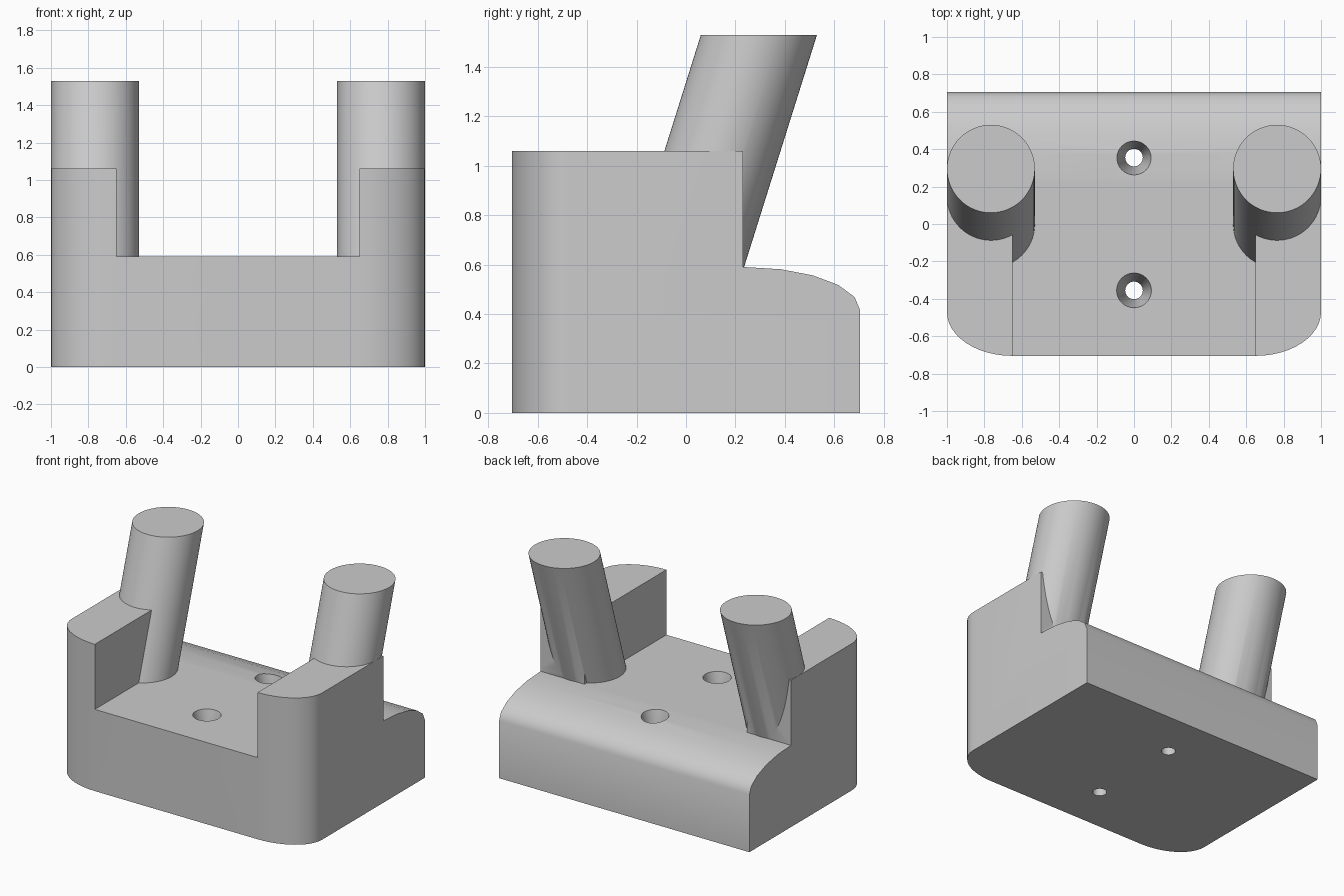
import bpy, bmesh, math
from mathutils import Vector

cube = bpy.data.objects.get("Cube")
if cube:
    bpy.data.objects.remove(cube, do_unlink=True)

# Main dimensions
W, D = 1.0, 0.705            # half width, half depth
BASE_H, ARM_H, POST_H = 0.59, 1.06, 1.53
ARM_IN, ARM_BACK = 0.65, 0.23
POST_R, POST_X, LEAN = 0.235, 0.765, 0.314

grey = bpy.data.materials.new("plain grey")
grey.use_nodes = True
colour = (0.6, 0.6, 0.6, 1)
grey.diffuse_color = colour
grey.node_tree.nodes["Principled BSDF"].inputs["Base Color"].default_value = colour


def loft(name, rings):
    """Solid skinned through closed rings of equal length."""
    bm = bmesh.new()
    loops = [[bm.verts.new(p) for p in ring] for ring in rings]
    n = len(loops[0])
    for a, b in zip(loops, loops[1:]):
        for i in range(n):
            j = (i + 1) % n
            bm.faces.new((a[i], a[j], b[j], b[i]))
    bm.faces.new(loops[0][::-1])
    bm.faces.new(loops[-1])
    bmesh.ops.recalc_face_normals(bm, faces=bm.faces)
    mesh = bpy.data.meshes.new(name)
    bm.to_mesh(mesh)
    bm.free()
    mesh.materials.append(grey)
    ob = bpy.data.objects.new(name, mesh)
    bpy.context.collection.objects.link(ob)
    return ob


def arc(cx, cy, rx, ry, start, end, steps):
    angles = [math.radians(start + (end - start) * i / steps) for i in range(steps + 1)]
    return [(cx + rx * math.cos(a), cy + ry * math.sin(a)) for a in angles]


def circle(x, y, z, r, n):
    return [(px, py, z) for px, py in arc(x, y, r, r, 0, 360, n)[:-1]]


def combine(target, tool, operation):
    mod = target.modifiers.new(operation, 'BOOLEAN')
    mod.object, mod.operation, mod.solver = tool, operation, 'EXACT'
    bpy.context.view_layer.objects.active = target
    bpy.ops.object.modifier_apply(modifier=mod.name)
    bpy.data.objects.remove(tool, do_unlink=True)


# Side profile with raised arms and rounded rear shoulder
side = [(-D, 0), (D, 0)] + arc(0.24, 0.415, D - 0.24, BASE_H - 0.415, 0, 90, 5)
side += [(ARM_BACK, BASE_H), (ARM_BACK, ARM_H), (-D, ARM_H)]
body = loft("bracket_body", [[(x, y, z) for y, z in side] for x in (-W, W)])

# Plan outline with rounded front corners
rx, ry = W - ARM_IN, 0.235
plan = [(W + 0.1, D + 0.1), (-W - 0.1, D + 0.1), (-W - 0.1, ry - D), (-W, ry - D)]
plan = [(W, D + 0.1), (-W, D + 0.1)]
plan += arc(-ARM_IN, ry - D, rx, ry, 180, 270, 12)
plan += arc(ARM_IN, ry - D, rx, ry, 270, 360, 12)
combine(body, loft("plan_cutter", [[(x, y, z) for x, y in plan] for z in (-0.1, 1.2)]), 'INTERSECT')

# Open channel between the arms
channel = [(-ARM_IN, -1), (ARM_IN, -1), (ARM_IN, 1), (-ARM_IN, 1)]
combine(body, loft("channel_cutter", [[(x, y, z) for x, y in channel] for z in (BASE_H, 1.3)]), 'DIFFERENCE')

# Leaning posts with level tops
for s in (-1, 1):
    rings = [circle(s * POST_X, LEAN * (z - BASE_H), z, POST_R, 64) for z in (0.45, POST_H)]
    combine(body, loft("post", rings), 'UNION')

# Countersunk screw holes
for y in (-0.355, 0.355):
    rings = [circle(0, y, z, r, 32) for z, r in
             ((-0.1, 0.047), (0.39, 0.047), (BASE_H, 0.093), (0.7, 0.093))]
    combine(body, loft("hole_cutter", rings), 'DIFFERENCE')

# Smooth curved walls, keep creases sharp
for ob in bpy.context.selected_objects:
    ob.select_set(False)
body.select_set(True)
bpy.context.view_layer.objects.active = body
bpy.ops.object.shade_smooth_by_angle(angle=math.radians(32))
